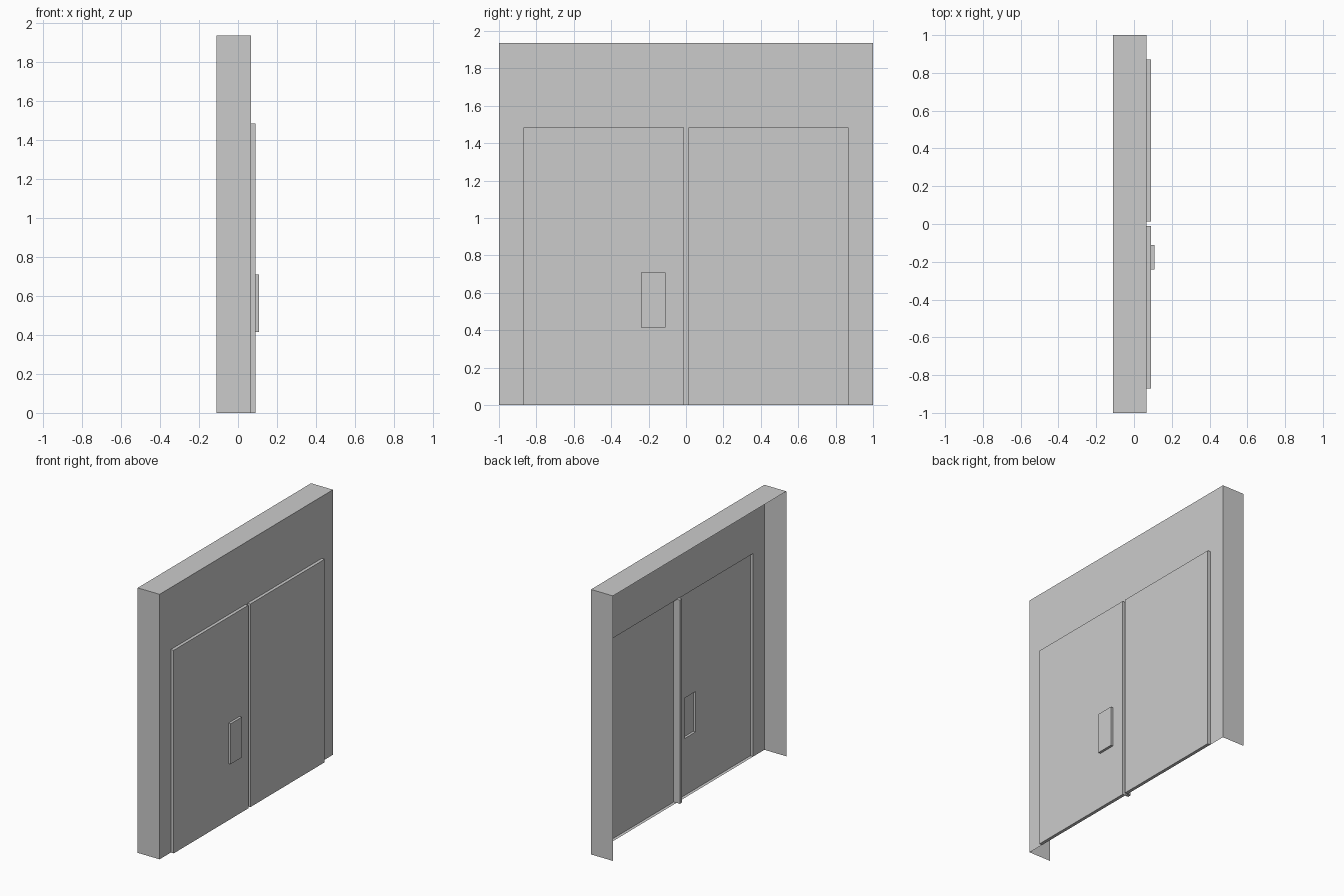
import bpy, bmesh

if "Cube" in bpy.data.objects:
    bpy.data.objects.remove(bpy.data.objects["Cube"])

BACK, WALL, DOOR, HANDLE = -0.11, 0.067, 0.09, 0.108   # x depths of each layer
HEIGHT, DOOR_TOP, DOOR_SIDE = 1.935, 1.483, 0.87


def rect(x, y0, y1, z0, z1):
    """Rectangle corners at depth x, counter-clockwise seen from +x."""
    return [(x, y0, z0), (x, y1, z0), (x, y1, z1), (x, y0, z1)]


def sides(a, b, skip=()):
    """Quads joining rectangle a (back) to b (front): bottom, +y, top, -y."""
    return [[a[i], a[(i + 1) % 4], b[(i + 1) % 4], b[i]]
            for i in range(4) if i not in skip]


def build(name, faces):
    bm = bmesh.new()
    for f in faces:
        bm.faces.new([bm.verts.new(p) for p in f])
    bmesh.ops.remove_doubles(bm, verts=bm.verts, dist=1e-5)
    mesh = bpy.data.meshes.new(name)
    bm.to_mesh(mesh)
    bm.free()
    obj = bpy.data.objects.new(name, mesh)
    bpy.context.collection.objects.link(obj)
    return obj


# Wall shell: open back and bottom, front plate with a doorway cut out
back = rect(BACK, -1, 1, 0, HEIGHT)
front = rect(WALL, -1, 1, 0, HEIGHT)
outline = [(-1, 0), (-DOOR_SIDE, 0), (-DOOR_SIDE, DOOR_TOP), (DOOR_SIDE, DOOR_TOP),
           (DOOR_SIDE, 0), (1, 0), (1, HEIGHT), (-1, HEIGHT)]
plate = [(WALL, y, z) for y, z in outline]
build("wall_shell", sides(back, front, skip=(0,)) + [plate])

# Right-hand door leaf: open-backed tray
b = rect(WALL, 0.014, DOOR_SIDE, 0, DOOR_TOP)
f = rect(DOOR, 0.014, DOOR_SIDE, 0, DOOR_TOP)
build("door_plain", sides(b, f) + [f])

# Left-hand door leaf, its face framing the handle plate
b = rect(WALL, -DOOR_SIDE, -0.01, 0, DOOR_TOP)
f = rect(DOOR, -DOOR_SIDE, -0.01, 0, DOOR_TOP)
hole = rect(DOOR, -0.24, -0.11, 0.415, 0.71)
build("door_with_handle", sides(b, f) + sides(f, hole))

# Raised handle plate, hollow behind
raised = rect(HANDLE, -0.24, -0.11, 0.415, 0.71)
build("handle_plate", sides(hole, raised) + [raised])

# Centre post behind the gap between the leaves
pb = rect(0.04, -0.0135, 0.0135, 0, 1.487)
pf = rect(WALL, -0.0135, 0.0135, 0, 1.487)
build("centre_post", sides(pb, pf) + [pf, pb[::-1]])
